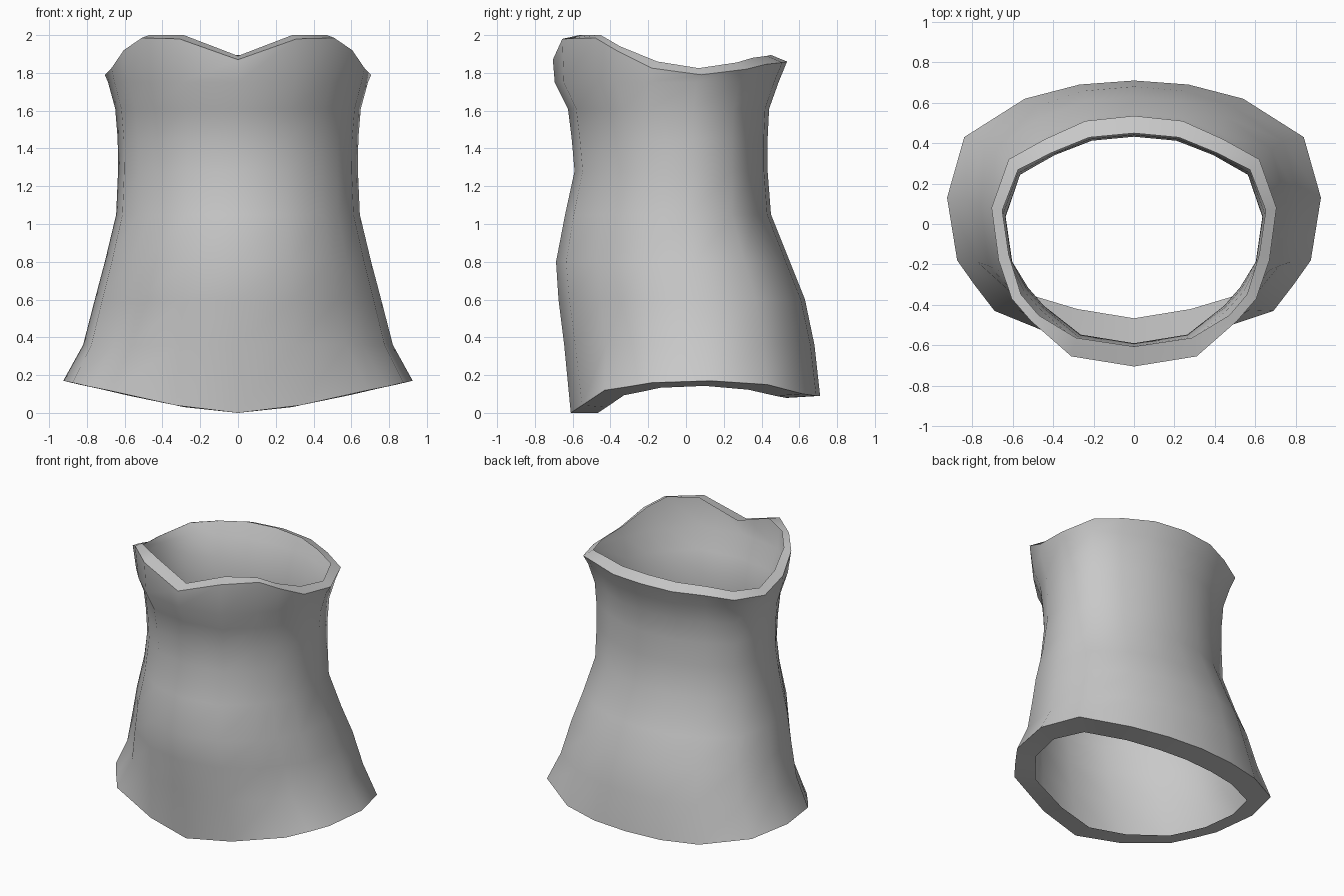
import bpy, bmesh, math

if "Cube" in bpy.data.objects:
    bpy.data.objects.remove(bpy.data.objects["Cube"])

# Half outlines from front centre, round the side, to back centre
HEM = [(0, -.61, 0), (.33, -.55, .04), (.69, -.43, .12), (.79, -.30, .14), (.875, -.18, .16),
       (.925, .13, .17), (.84, .43, .15), (.54, .62, .10), (.27, .69, .09), (0, .71, .09)]
NECK = [(0, -.705, 1.87), (.31, -.655, 1.98), (.51, -.48, 1.985), (.605, -.37, 1.92), (.67, -.18, 1.825),
        (.705, .08, 1.79), (.62, .32, 1.82), (.44, .42, 1.845), (.24, .51, 1.855), (0, .535, 1.86)]

# Body rows between hem and neckline: height, front y, half width, back y
ROWS = [(.36, -.645, .82, .68), (.60, -.675, .758, .63), (.80, -.688, .705, .55),
        (1.05, -.64, .645, .45), (1.28, -.59, .635, .432), (1.45, -.605, .637, .432),
        (1.61, -.625, .65, .44), (1.75, -.695, .688, .49)]


def body_row(z, front, width, back):
    """Blend the hem and neckline outlines and fit them to this row."""
    t = z / 1.8
    row = []
    for i, (h, n) in enumerate(zip(HEM, NECK)):
        u = (1 - t) * h[0] / .925 + t * n[0] / .705
        v = (1 - t) * (h[1] + .61) / 1.32 + t * (n[1] + .705) / 1.24
        # Draw the front corners in a little
        k = 1 - (.02 + .05 * (1 - t)) if i in (2, 3) else 1
        row.append((u * width * k, (front + v * (back - front)) * k, z))
    return row


def neck_point(i, x, y, z):
    """Inner edge of the neckline lip."""
    scale = .86 if i < 2 else .94 if i < 4 else .84
    return (x * .925, y * scale, min(2.0, z + (.02 if i < 4 else .035)))


# Thin lips folded inward at hem and neckline
hem_lip = [(x * .85, y * .765, max(0, z - (.01 if i < 2 or i > 6 else .027)))
           for i, (x, y, z) in enumerate(HEM)]
neck_lip = [neck_point(i, *p) for i, p in enumerate(NECK)]
rows = [hem_lip, HEM] + [body_row(*r) for r in ROWS] + [NECK, neck_lip]

# Mirror each half outline into a ring and join the rings
bm = bmesh.new()
rings = []
for half in rows:
    full = half + [(-x, y, z) for x, y, z in half[-2:0:-1]]
    rings.append([bm.verts.new(p) for p in full])
for a, b in zip(rings, rings[1:]):
    count = len(a)
    for i in range(count):
        j = (i + 1) % count
        bm.faces.new((a[i], a[j], b[j], b[i]))

mesh = bpy.data.meshes.new("bodice")
bm.to_mesh(mesh)
bm.free()
bodice = bpy.data.objects.new("bodice", mesh)
bpy.context.collection.objects.link(bodice)

# Plain grey cloth
grey = bpy.data.materials.new("grey cloth")
grey.diffuse_color = (.58, .58, .58, 1)
grey.use_nodes = True
grey.node_tree.nodes["Principled BSDF"].inputs["Base Color"].default_value = grey.diffuse_color
mesh.materials.append(grey)

# Smooth body with crisp lips
bpy.context.view_layer.objects.active = bodice
bodice.select_set(True)
bpy.ops.object.shade_smooth_by_angle(angle=math.radians(45))
